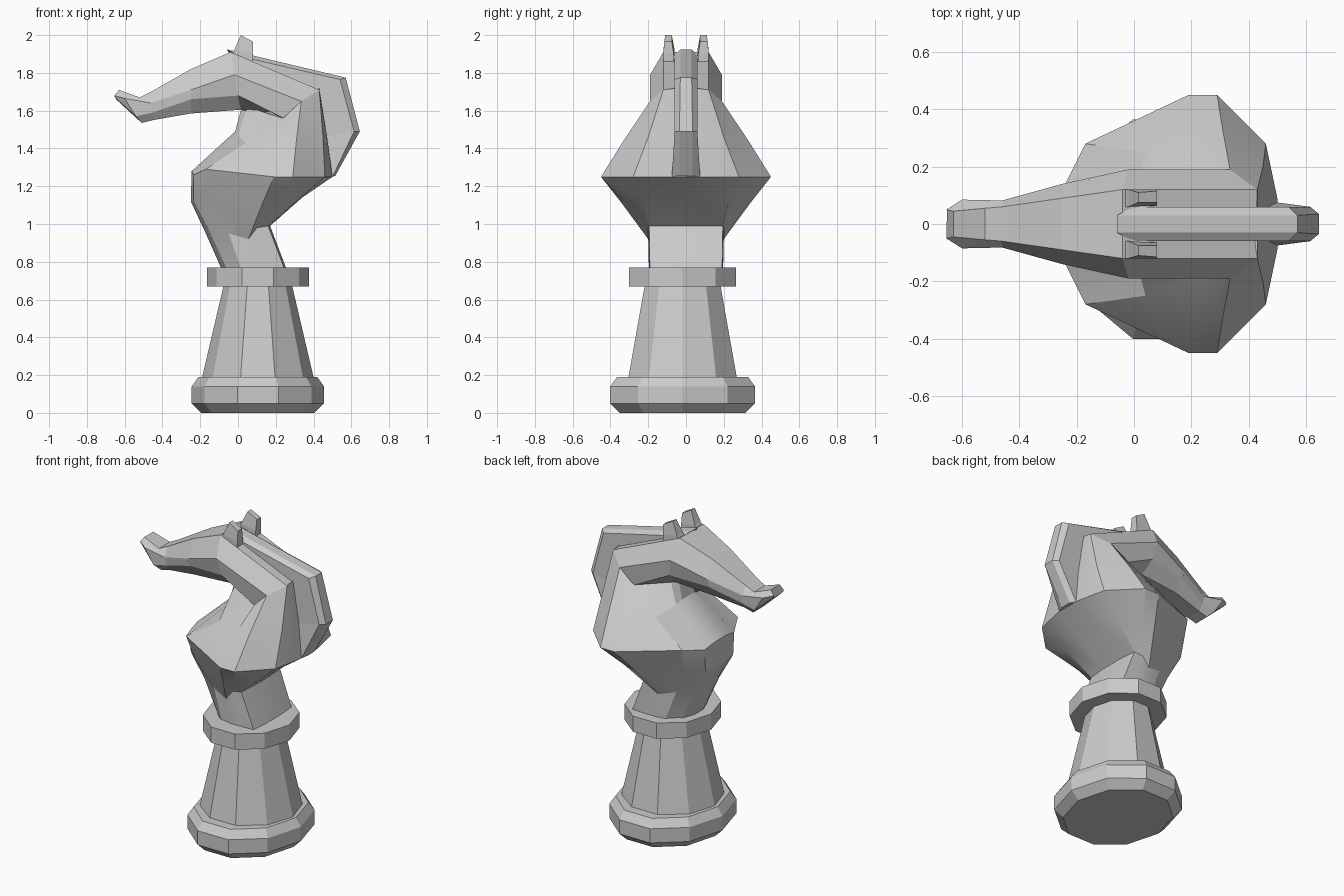
import bpy, bmesh, math
from mathutils import Vector


def loft(name, rings, smooth=None):
    """Skin a list of equal-length closed rings and cap both ends."""
    bm = bmesh.new()
    vs = [[bm.verts.new(p) for p in r] for r in rings]
    n = len(vs[0])
    for a, b in zip(vs, vs[1:]):
        for i in range(n):
            j = (i + 1) % n
            bm.faces.new((a[i], a[j], b[j], b[i]))
    bm.faces.new(vs[0])
    bm.faces.new(vs[-1])
    bmesh.ops.recalc_face_normals(bm, faces=bm.faces)
    me = bpy.data.meshes.new(name)
    bm.to_mesh(me)
    bm.free()
    ob = bpy.data.objects.new(name, me)
    bpy.context.collection.objects.link(ob)
    if smooth:
        bpy.ops.object.select_all(action='DESELECT')
        bpy.context.view_layer.objects.active = ob
        ob.select_set(True)
        bpy.ops.object.shade_smooth_by_angle(angle=math.radians(smooth))
    return ob


def mirrored(half):
    """Half ring (y > 0) closed with its mirror image."""
    return list(half) + [(x, -y, z) for x, y, z in reversed(half)]


def turned(name, profile, cx=0.105, cy=-0.018, sides=10):
    """Ten-sided part from (x radius, y radius, z) levels."""
    rings = []
    for rx, ry, z in profile:
        rings.append([(cx + rx * math.cos(2 * math.pi * i / sides),
                       cy + ry * math.sin(2 * math.pi * i / sides), z)
                      for i in range(sides)])
    return loft(name, rings)


# Foot, tapered stem and collar
turned("foot", [(.30, .35, 0), (.35, .403, .05), (.35, .403, .14), (.315, .365, .19)])
turned("stem", [(.297, .303, .18), (.18, .21, .68)])
turned("collar", [(.27, .298, .67), (.27, .298, .77)])

# Neck and chest: half rings from throat to nape
neck = [
    [(-.06, .04, .70), (-.03, .12, .70), (.04, .19, .70), (.10, .195, .70),
     (.17, .195, .70), (.27, .19, .70), (.28, .08, .70)],
    [(-.175, .05, .96), (-.15, .12, .96), (-.05, .17, .95), (.055, .20, .92),
     (.10, .20, .98), (.16, .195, .99), (.17, .08, .99)],
    [(-.25, .06, 1.12), (-.235, .14, 1.12), (-.14, .23, 1.13), (.13, .34, 1.11),
     (.21, .33, 1.12), (.32, .23, 1.13), (.34, .09, 1.14)],
    [(-.245, .06, 1.28), (-.235, .15, 1.26), (-.17, .28, 1.29), (.19, .45, 1.25),
     (.29, .45, 1.25), (.46, .28, 1.25), (.50, .09, 1.25)],
    [(-.015, .06, 1.49), (.0, .10, 1.47), (.04, .25, 1.43), (.20, .33, 1.41),
     (.31, .325, 1.45), (.45, .20, 1.46), (.47, .09, 1.47)],
    [(.02, .05, 1.62), (.05, .09, 1.62), (.235, .16, 1.56), (.25, .185, 1.57),
     (.335, .19, 1.65), (.43, .12, 1.71), (.43, .05, 1.72)],
]
loft("neck", [mirrored(r) for r in neck], 25)

# Head: half rings (jaw, cheek bottom, cheek ridge, brow) from muzzle to nape
head = [
    [(-.645, .045, 1.66), (-.652, .05, 1.67), (-.655, .05, 1.68), (-.63, .045, 1.71)],
    [(-.51, .05, 1.535), (-.54, .08, 1.57), (-.60, .085, 1.665), (-.52, .055, 1.67)],
    [(-.45, .05, 1.55), (-.45, .08, 1.59), (-.46, .082, 1.64), (-.46, .06, 1.70)],
    [(-.25, .08, 1.585), (-.25, .13, 1.66), (-.25, .14, 1.71), (-.25, .09, 1.82)],
    [(.015, .09, 1.605), (.0, .165, 1.68), (-.02, .19, 1.79), (-.04, .12, 1.91)],
    [(.235, .10, 1.56), (.24, .18, 1.56), (.335, .19, 1.65), (.43, .12, 1.71)],
]
loft("head", [mirrored(r) for r in head])

# Mane: crest running from forehead to the back of the neck
mane = [
    [(-.06, .03, 1.925), (.0, .06, 1.89), (.05, .06, 1.75)],
    [(.57, .03, 1.775), (.54, .06, 1.765), (.38, .06, 1.62)],
    [(.645, .035, 1.49), (.615, .06, 1.49), (.40, .06, 1.45)],
    [(.515, .035, 1.255), (.50, .075, 1.25), (.38, .075, 1.25)],
]
loft("mane", [mirrored(r) for r in mane])

# Ears and eyes, one per side
for side, label in ((1, "left"), (-1, "right")):
    loft(label + "_ear", [
        [(x, side * y, z) for x, y, z in
         ((-.05, .06, 1.87), (.075, .06, 1.83), (.075, .12, 1.83), (-.05, .12, 1.87))],
        [(x, side * y, z) for x, y, z in
         ((-.02, .06, 1.92), (.08, .065, 1.90), (.08, .12, 1.90), (-.02, .12, 1.92))],
        [(x, side * y, z) for x, y, z in
         ((.015, .075, 2.0), (.08, .075, 1.965), (.08, .115, 1.965), (.015, .11, 2.0))],
    ])
    loft(label + "_eye", [
        [(x, side * (y + out), z) for x, y, z in
         ((-.265, .13, 1.685), (-.155, .15, 1.76), (-.145, .155, 1.73))]
        for out in (-.06, .003)
    ])
